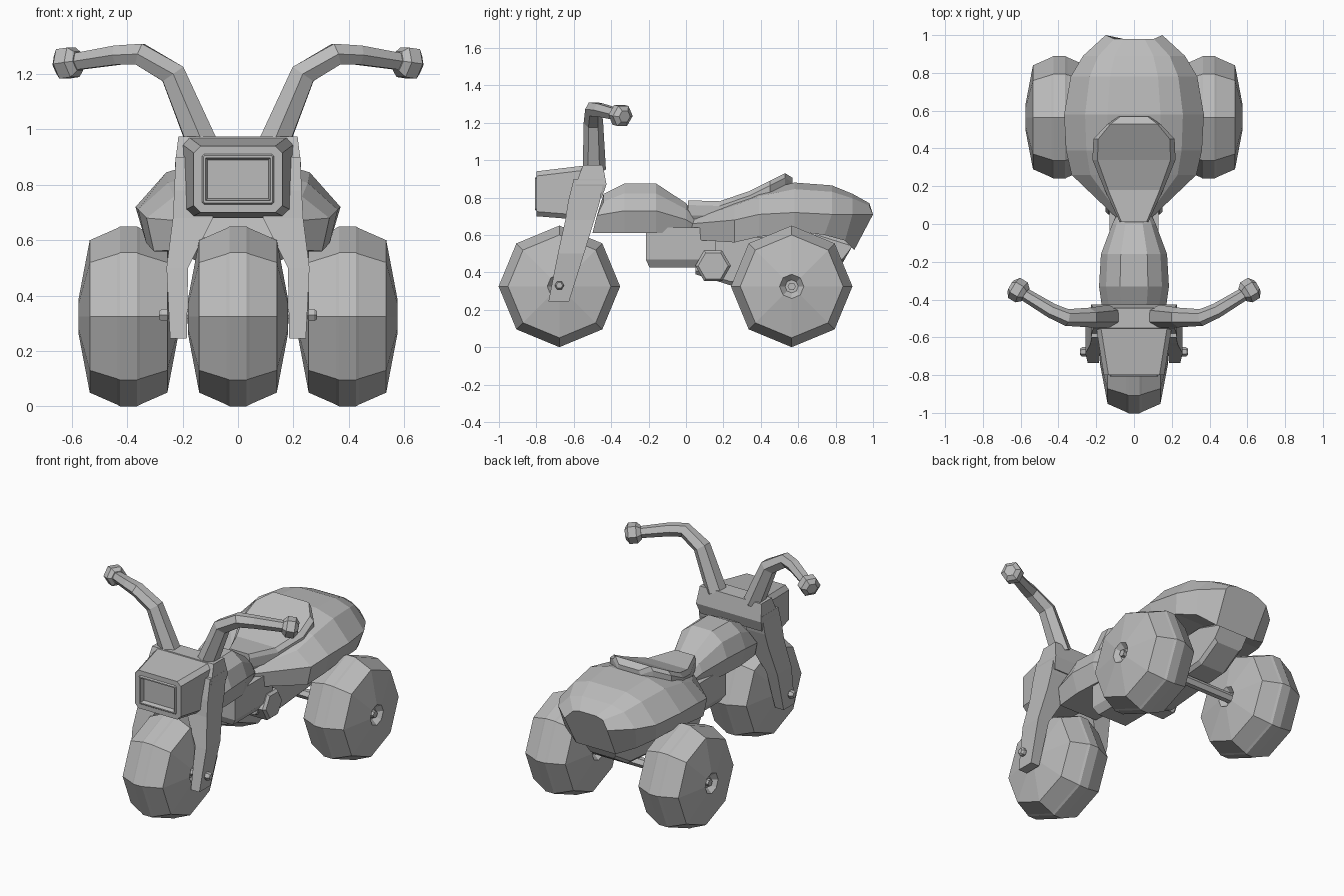
import bpy, bmesh, math
from mathutils import Vector

cube = bpy.data.objects.get("Cube")
if cube:
    bpy.data.objects.remove(cube, do_unlink=True)

grey = bpy.data.materials.new("plain_grey")
grey.use_nodes = True
COLOUR = (0.5, 0.5, 0.5, 1)
grey.diffuse_color = COLOUR
grey.node_tree.nodes["Principled BSDF"].inputs["Base Color"].default_value = COLOUR


def finish(name, bm):
    bmesh.ops.recalc_face_normals(bm, faces=bm.faces[:])
    mesh = bpy.data.meshes.new(name)
    bm.to_mesh(mesh)
    bm.free()
    mesh.materials.append(grey)
    obj = bpy.data.objects.new(name, mesh)
    bpy.context.collection.objects.link(obj)
    return obj


def loft_bm(rings):
    """Skin a list of equal rings and cap both ends."""
    bm = bmesh.new()
    loops = [[bm.verts.new(p) for p in ring] for ring in rings]
    n = len(loops[0])
    for a, b in zip(loops, loops[1:]):
        for i in range(n):
            j = (i + 1) % n
            bm.faces.new((a[i], a[j], b[j], b[i]))
    bm.faces.new(loops[0])
    bm.faces.new(loops[-1])
    bmesh.ops.recalc_face_normals(bm, faces=bm.faces[:])
    return bm


def loft(name, rings):
    return finish(name, loft_bm(rings))


def mirrored(half):
    """Complete a right-hand outline, listed top to bottom."""
    return list(half) + [(-x, y, z) for x, y, z in reversed(half)]


def chamfered(y, w, bottom, top, c, lean=0):
    """Chamfered rectangle across x; lean moves the bottom along y."""
    return mirrored([(w - c, y, top), (w, y, top - c),
                     (w, y + lean, bottom + c), (w - c, y + lean, bottom)])


def slab(z, x0, x1, y0, y1):
    return [(x0, y0, z), (x1, y0, z), (x1, y1, z), (x0, y1, z)]


def tube(name, path, radii, sides=6):
    pts = [Vector(p) for p in path]
    rings = []
    for i, p in enumerate(pts):
        d = pts[min(i + 1, len(pts) - 1)] - pts[max(i - 1, 0)]
        q = d.to_track_quat('Z', 'Y')
        angles = [math.tau * k / sides for k in range(sides)]
        rings.append([p + q @ Vector((math.cos(a), math.sin(a), 0)) * radii[i]
                      for a in angles])
    return loft(name, rings)


def wheel(name, cx, cy):
    """Eight-sided balloon tyre with a tread band and recessed hubs."""
    half = [(0.148, 0.035), (0.18, 0.065), (0.14, 0.275),
            (0.042, 0.318), (0.03, 0.325)]
    profile = [(-x, r) for x, r in half] + [(x, r) for x, r in reversed(half)]
    rings = []
    for x, r in profile:
        rings.append([(cx + x, cy + r * math.cos(k * math.pi / 4),
                       0.325 + r * math.sin(k * math.pi / 4)) for k in range(8)])
    loft(name, rings)
    tube(name + "_hub_bolt", [(cx - 0.17, cy, 0.325), (cx + 0.17, cy, 0.325)],
         [0.022, 0.022])


FRONT_Y, REAR_Y = -0.677, 0.565
wheel("front_wheel", 0, FRONT_Y)
wheel("rear_wheel_left", 0.395, REAR_Y)
wheel("rear_wheel_right", -0.395, REAR_Y)
tube("rear_axle", [(-0.3, REAR_Y, 0.325), (0.3, REAR_Y, 0.325)], [0.03, 0.03])

# Fork legs, axle bolts, handlebars and grip knobs
for side, s in (("left", 1), ("right", -1)):
    loft("fork_leg_" + side, [
        slab(0.9, s * 0.1, s * 0.225, -0.60, -0.44),
        slab(0.78, s * 0.1, s * 0.23, -0.63, -0.46),
        slab(0.68, s * 0.09, s * 0.235, -0.645, -0.49),
        slab(0.5, s * 0.18, s * 0.258, -0.685, -0.545),
        slab(0.245, s * 0.185, s * 0.245, -0.735, -0.625)])
    tube("axle_bolt_" + side,
         [(s * x, FRONT_Y, 0.33) for x in (0.15, 0.25, 0.255, 0.275, 0.285)],
         [0.015, 0.015, 0.025, 0.025, 0.017])
    tube("handlebar_" + side,
         [(s * 0.13, -0.49, 0.95), (s * 0.235, -0.495, 1.2),
          (s * 0.355, -0.495, 1.272), (s * 0.435, -0.46, 1.268),
          (s * 0.6, -0.36, 1.242)],
         [0.062, 0.052, 0.045, 0.04, 0.034])
    tube("grip_knob_" + side,
         [(s * 0.575, -0.375, 1.246), (s * 0.595, -0.362, 1.242),
          (s * 0.635, -0.338, 1.236), (s * 0.652, -0.328, 1.233)],
         [0.04, 0.062, 0.062, 0.035])

# Headlight housing with a recessed lamp
bm = loft_bm([chamfered(-0.8, 0.16, 0.70, 0.94, 0.025),
              chamfered(-0.55, 0.2, 0.68, 0.97, 0.025),
              chamfered(-0.45, 0.2, 0.68, 0.97, 0.025, -0.04)])
lamp = [f for f in bm.faces if f.normal.y < -0.95 and f.calc_center_median().y < -0.79]
for thickness, depth in ((0.032, 0), (0.006, 0.008), (0.008, 0), (0.008, -0.025)):
    bmesh.ops.inset_region(bm, faces=lamp, thickness=thickness, depth=depth)
finish("headlight_housing", bm)

loft("fork_crown", [slab(0.975, -0.215, 0.215, -0.55, -0.445),
                    slab(0.87, -0.228, 0.228, -0.59, -0.425),
                    slab(0.80, -0.215, 0.215, -0.6, -0.45)])

# Fuel tank: y, half width, top; the front end leans with the fork
tank = []
for y, w, top, lean in ((-0.44, 0.165, 0.82, -0.06), (-0.33, 0.185, 0.875, 0),
                        (-0.16, 0.175, 0.875, 0), (0.0, 0.115, 0.77, 0),
                        (0.06, 0.085, 0.69, 0)):
    h = top - 0.61
    tank.append(mirrored([(w * 0.4, y, top), (w * 0.8, y, top - 0.2 * h),
                          (w, y + lean * 0.6, top - 0.55 * h),
                          (w * 0.8, y + lean, 0.61)]))
loft("fuel_tank", tank)

# Engine, cross pipe and rear chassis
loft("engine_block", [slab(0.64, -0.13, 0.13, -0.215, 0.16),
                      slab(0.47, -0.13, 0.13, -0.215, 0.16),
                      slab(0.425, -0.1, 0.1, -0.195, 0.14)])
tube("cross_pipe", [(x, 0.145, 0.435) for x in (-0.15, -0.135, 0.135, 0.15)],
     [0.08, 0.095, 0.095, 0.08])
loft("rear_chassis", [chamfered(y, 0.1, bottom, top, 0.02, lean)
                      for y, bottom, top, lean in (
                          (0.05, 0.39, 0.6, 0), (0.24, 0.33, 0.6, 0),
                          (0.7, 0.37, 0.62, 0), (0.89, 0.455, 0.56, -0.05))])

# Rear fender: y, half width, top, lip height, bottom, bottom offset in y
fender = []
for y, w, top, lip, bottom, lean in (
        (0.03, 0.09, 0.69, 0.66, 0.575, 0), (0.26, 0.33, 0.78, 0.68, 0.56, 0),
        (0.39, 0.36, 0.835, 0.71, 0.59, 0), (0.58, 0.37, 0.88, 0.72, 0.62, 0),
        (0.78, 0.335, 0.865, 0.71, 0.60, -0.04),
        (0.89, 0.27, 0.82, 0.71, 0.57, -0.04), (0.98, 0.15, 0.77, 0.71, 0.52, -0.08)):
    edge_y = y + (0.02 if y > 0.95 else 0)
    fender.append(mirrored([(w * 0.38, y, top), (w * 0.7, y, top - 0.22 * (top - lip)),
                            (w, edge_y, lip), (w * 0.92, y + lean, bottom)]))
loft("rear_fender", fender)

# Seat: y, half width, top, thickness
seat = []
for y, w, top, t in ((0.01, 0.075, 0.785, 0.08), (0.18, 0.155, 0.78, 0.08),
                     (0.34, 0.22, 0.835, 0.08), (0.45, 0.215, 0.89, 0.07),
                     (0.53, 0.14, 0.93, 0.065), (0.57, 0.08, 0.905, 0.03)):
    seat.append(mirrored([(w * 0.88, y, top), (w, y, top - 0.025),
                          (w, y, top - t), (w * 0.9, y, top - t - 0.02)]))
loft("seat", seat)
